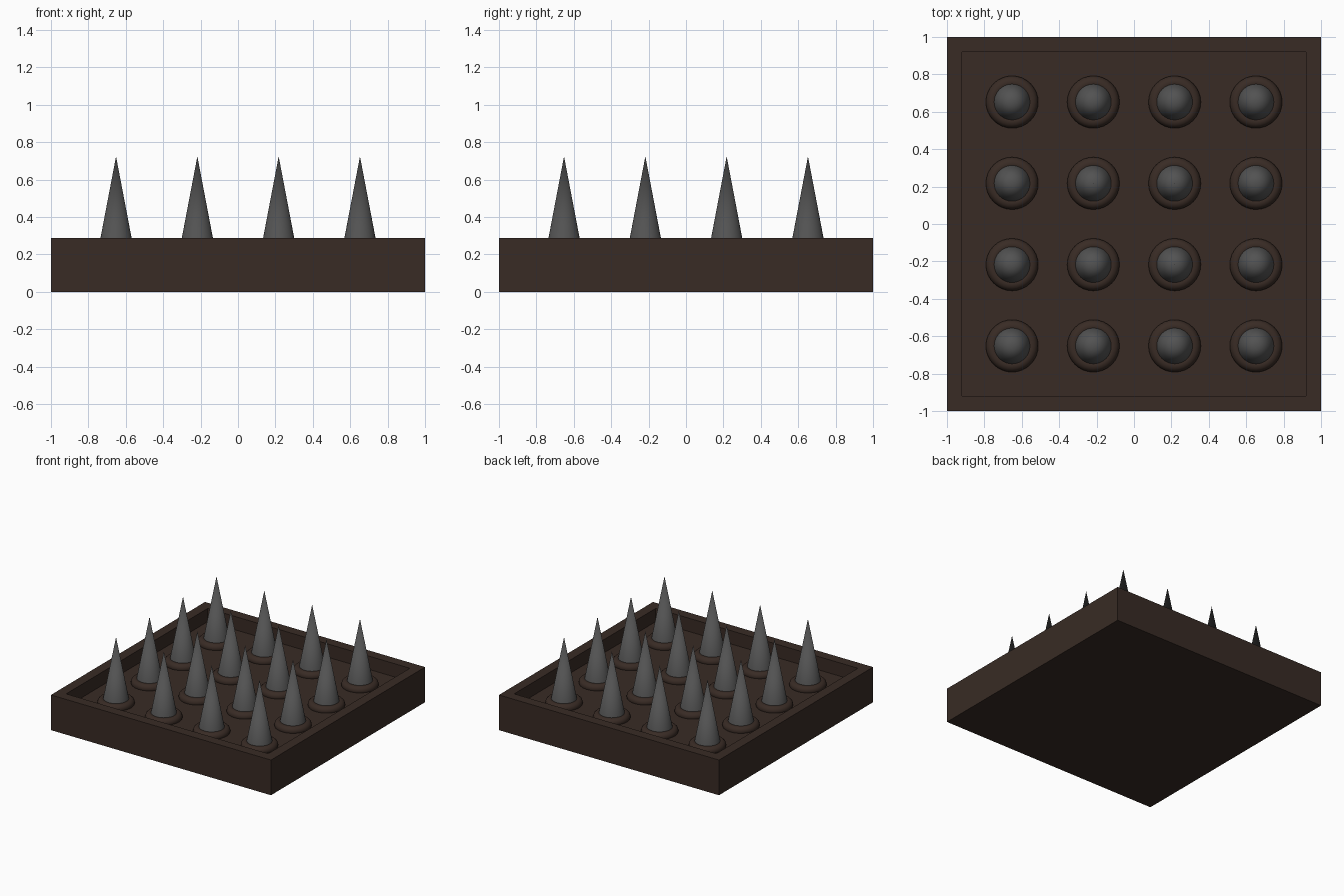
import bpy, bmesh, math

if "Cube" in bpy.data.objects:
    bpy.data.objects.remove(bpy.data.objects["Cube"])

def material(name, c):
    m = bpy.data.materials.new(name)
    m.diffuse_color = (*c, 1)
    m.use_nodes = True
    m.node_tree.nodes["Principled BSDF"].inputs["Base Color"].default_value = m.diffuse_color
    return m

wood = material("dark_brown", (0.040, 0.024, 0.018))
iron = material("dark_grey", (0.085, 0.085, 0.085))
RIM, FLOOR, INNER = 0.289, 0.18, 0.885

def tray():
    # block with an inset, sunken top face
    bm = bmesh.new()
    bmesh.ops.create_cube(bm, size=2)
    for v in bm.verts:
        v.co.z = RIM if v.co.z > 0 else 0
    top = max(bm.faces, key=lambda f: f.calc_center_median().z)
    bmesh.ops.inset_region(bm, faces=[top], thickness=1 - INNER)
    res = bmesh.ops.extrude_discrete_faces(bm, faces=[top])
    bmesh.ops.translate(bm, verts=res["faces"][0].verts, vec=(0, 0, FLOOR - RIM))
    me = bpy.data.meshes.new("tray")
    bm.to_mesh(me)
    bm.free()
    ob = bpy.data.objects.new("tray", me)
    bpy.context.collection.objects.link(ob)
    me.materials.append(wood)

tray()

def finish(name, mat):
    ob = bpy.context.object
    ob.name = name
    ob.data.materials.append(mat)
    bpy.ops.object.shade_smooth_by_angle(angle=math.radians(40))

# grid of spikes, each seated in a rounded collar
for i in range(4):
    for j in range(4):
        x, y = -0.652 + i * 0.4347, -0.652 + j * 0.4347
        bpy.ops.mesh.primitive_torus_add(major_radius=0.105, minor_radius=0.035,
            major_segments=32, minor_segments=12, location=(x, y, FLOOR + 0.01))
        finish("collar", wood)
        h = 0.7246 - FLOOR
        bpy.ops.mesh.primitive_cone_add(vertices=32, radius1=h * 0.1905, radius2=0,
            depth=h, location=(x, y, FLOOR + h / 2))
        finish("spike", iron)
